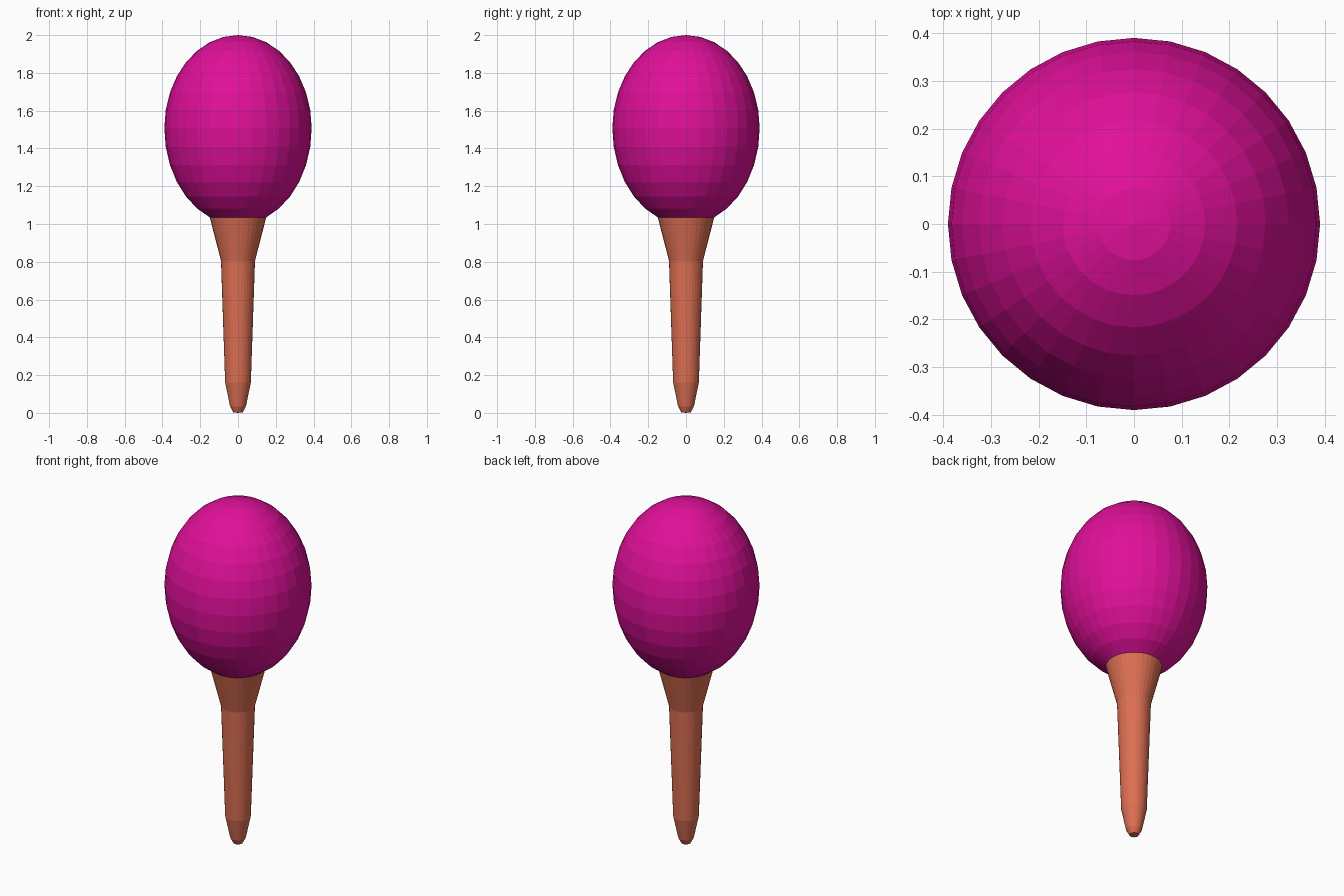
import bpy, bmesh
from math import sin, cos, pi

if "Cube" in bpy.data.objects:
    bpy.data.objects.remove(bpy.data.objects["Cube"])

SIDES = 32


def material(name, color):
    m = bpy.data.materials.new(name)
    m.diffuse_color = (*color, 1)
    m.use_nodes = True
    m.node_tree.nodes["Principled BSDF"].inputs["Base Color"].default_value = m.diffuse_color
    return m


def lathe(name, profile, mat):
    """Spin an upward (radius, z) profile around z; radius 0 makes a pole."""
    bm = bmesh.new()
    rings = []
    for r, z in profile:
        if r < 1e-5:
            rings.append([bm.verts.new((0, 0, z))] * SIDES)
        else:
            rings.append([bm.verts.new((r * cos(2 * pi * i / SIDES),
                                        r * sin(2 * pi * i / SIDES), z))
                          for i in range(SIDES)])
    for a, b in zip(rings, rings[1:]):
        for i in range(SIDES):
            j = (i + 1) % SIDES
            bm.faces.new(list(dict.fromkeys((a[i], a[j], b[j], b[i]))))
    bmesh.ops.recalc_face_normals(bm, faces=bm.faces)
    me = bpy.data.meshes.new(name)
    bm.to_mesh(me)
    bm.free()
    me.materials.append(mat)
    ob = bpy.data.objects.new(name, me)
    bpy.context.collection.objects.link(ob)
    return ob


pink = material("pink", (0.75, 0.005, 0.32))
orange = material("orange", (0.72, 0.16, 0.085))

# Egg-shaped head: sphere rings, lower half slightly longer, open at the neck
R, MID, UP, DOWN = 0.39, 1.508, 0.492, 0.512
head = []
for k in range(2, 17):
    c = -cos(pi * k / 16)
    head.append((R * sin(pi * k / 16), MID + c * (UP if c > 0 else DOWN)))
lathe("head", head, pink)

# Tapered handle with rounded tip and flared neck
lathe("handle", [(0, 0), (0.025, 0.003), (0.042, 0.035), (0.068, 0.16),
                 (0.09, 0.805), head[0]], orange)
